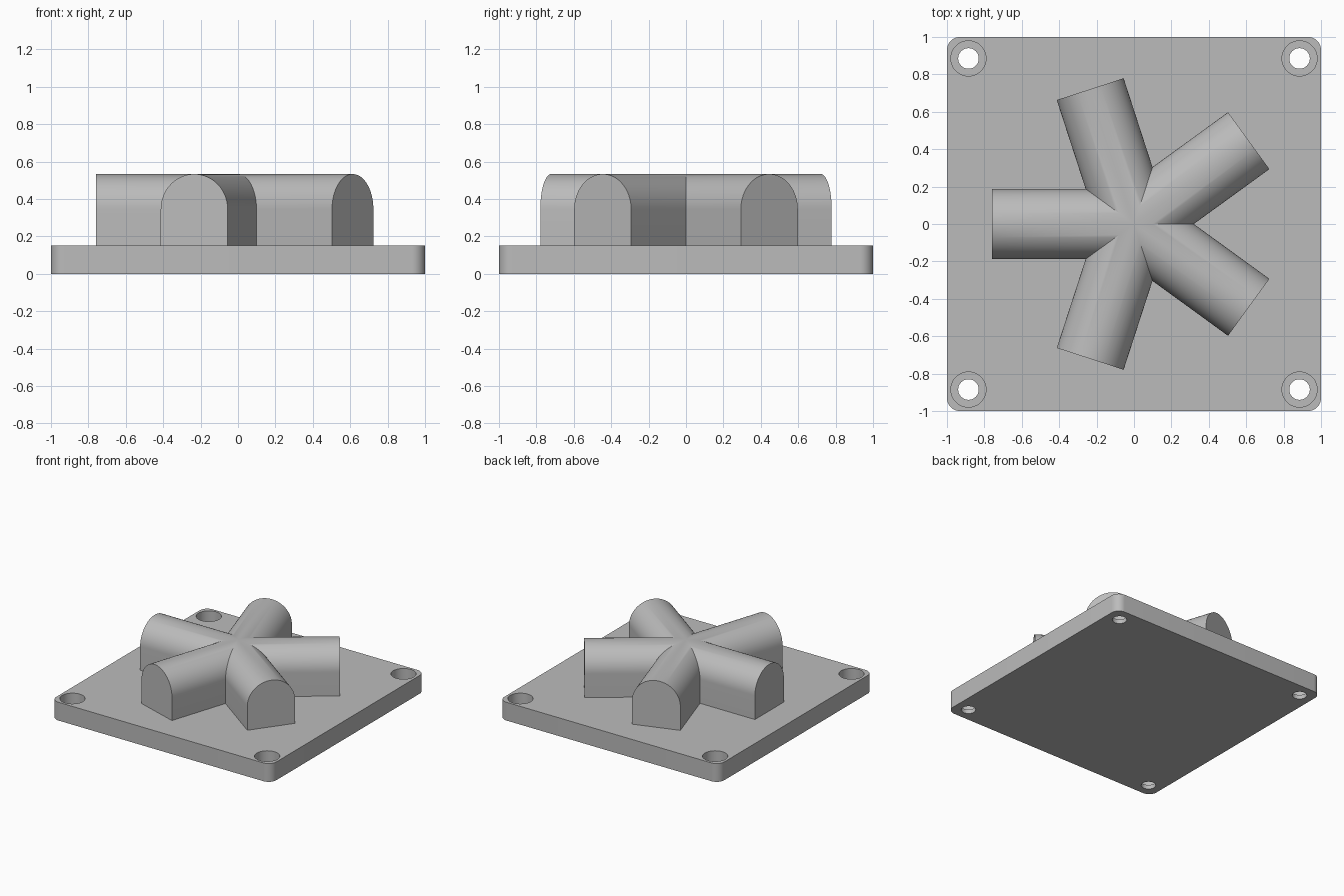
import bpy, bmesh
from math import sin, cos, tan, pi, radians

if "Cube" in bpy.data.objects:
    bpy.data.objects.remove(bpy.data.objects["Cube"])

PLATE_TOP = 0.15
ARM_LENGTH, ARM_RADIUS, ARCH_Z = 0.758, 0.188, 0.345
HOLE_POS = 0.885

grey = bpy.data.materials.new("plain grey")
grey.use_nodes = True
grey.diffuse_color = (0.5, 0.5, 0.5, 1)
grey.node_tree.nodes["Principled BSDF"].inputs["Base Color"].default_value = (0.5, 0.5, 0.5, 1)


def finish(name, bm):
    bmesh.ops.remove_doubles(bm, verts=bm.verts, dist=1e-4)
    bmesh.ops.recalc_face_normals(bm, faces=bm.faces)
    mesh = bpy.data.meshes.new(name)
    bm.to_mesh(mesh)
    bm.free()
    mesh.materials.append(grey)
    obj = bpy.data.objects.new(name, mesh)
    bpy.context.collection.objects.link(obj)
    return obj


def select_only(obj):
    bpy.ops.object.select_all(action="DESELECT")
    obj.select_set(True)
    bpy.context.view_layer.objects.active = obj


def stack(bm, rings):
    """Skin a list of equal-length point rings and cap both ends."""
    rings = [[bm.verts.new(p) for p in ring] for ring in rings]
    for low, high in zip(rings, rings[1:]):
        for i in range(len(low)):
            j = (i + 1) % len(low)
            bm.faces.new((low[i], low[j], high[j], high[i]))
    bm.faces.new(rings[0][::-1])
    bm.faces.new(rings[-1])


def circle(x, y, radius, z, n=48):
    return [(x + radius * cos(2 * pi * i / n), y + radius * sin(2 * pi * i / n), z)
            for i in range(n)]


# Base plate with rounded corners
def rounded_square(z, radius=0.07, steps=10):
    points = []
    for k, (sx, sy) in enumerate([(1, 1), (-1, 1), (-1, -1), (1, -1)]):
        for i in range(steps + 1):
            a = (k + i / steps) * pi / 2
            points.append((sx * (1 - radius) + radius * cos(a),
                           sy * (1 - radius) + radius * sin(a), z))
    return points


bm = bmesh.new()
stack(bm, [rounded_square(0), rounded_square(PLATE_TOP)])
plate = finish("base_plate", bm)

# Stepped screw holes in the four corners
bm = bmesh.new()
for x in (-HOLE_POS, HOLE_POS):
    for y in (-HOLE_POS, HOLE_POS):
        profile = [(0.055, -0.1), (0.055, 0.035), (0.094, 0.035), (0.094, 0.25)]
        stack(bm, [circle(x, y, r, z) for r, z in profile])
cutter = finish("hole_cutter", bm)
cutter.hide_render = True
select_only(plate)
holes = plate.modifiers.new("holes", "BOOLEAN")
holes.operation, holes.solver, holes.object = "DIFFERENCE", "EXACT", cutter
bpy.ops.object.modifier_apply(modifier=holes.name)
bpy.data.objects.remove(cutter)

# Five arched arms, mitred where they meet in the middle
arch = [(ARM_RADIUS, PLATE_TOP)]
arch += [(ARM_RADIUS * cos(pi * i / 40), ARCH_Z + ARM_RADIUS * sin(pi * i / 40))
         for i in range(41)]
arch += [(-ARM_RADIUS, PLATE_TOP)]

bm = bmesh.new()
for k in range(5):
    angle = radians(36 + 72 * k)
    c, s = cos(angle), sin(angle)

    def place(along, side, z):
        return bm.verts.new((along * c - side * s, along * s + side * c, z))

    outer = [place(ARM_LENGTH, t, z) for t, z in arch]
    inner = [place(abs(t) / tan(radians(36)), t, z) for t, z in arch]
    for i in range(len(arch) - 1):
        bm.faces.new((outer[i], outer[i + 1], inner[i + 1], inner[i]))
    bm.faces.new(outer)
star = finish("five_arm_hub", bm)

for obj in (plate, star):
    select_only(obj)
    bpy.ops.object.shade_smooth_by_angle(angle=radians(30))
